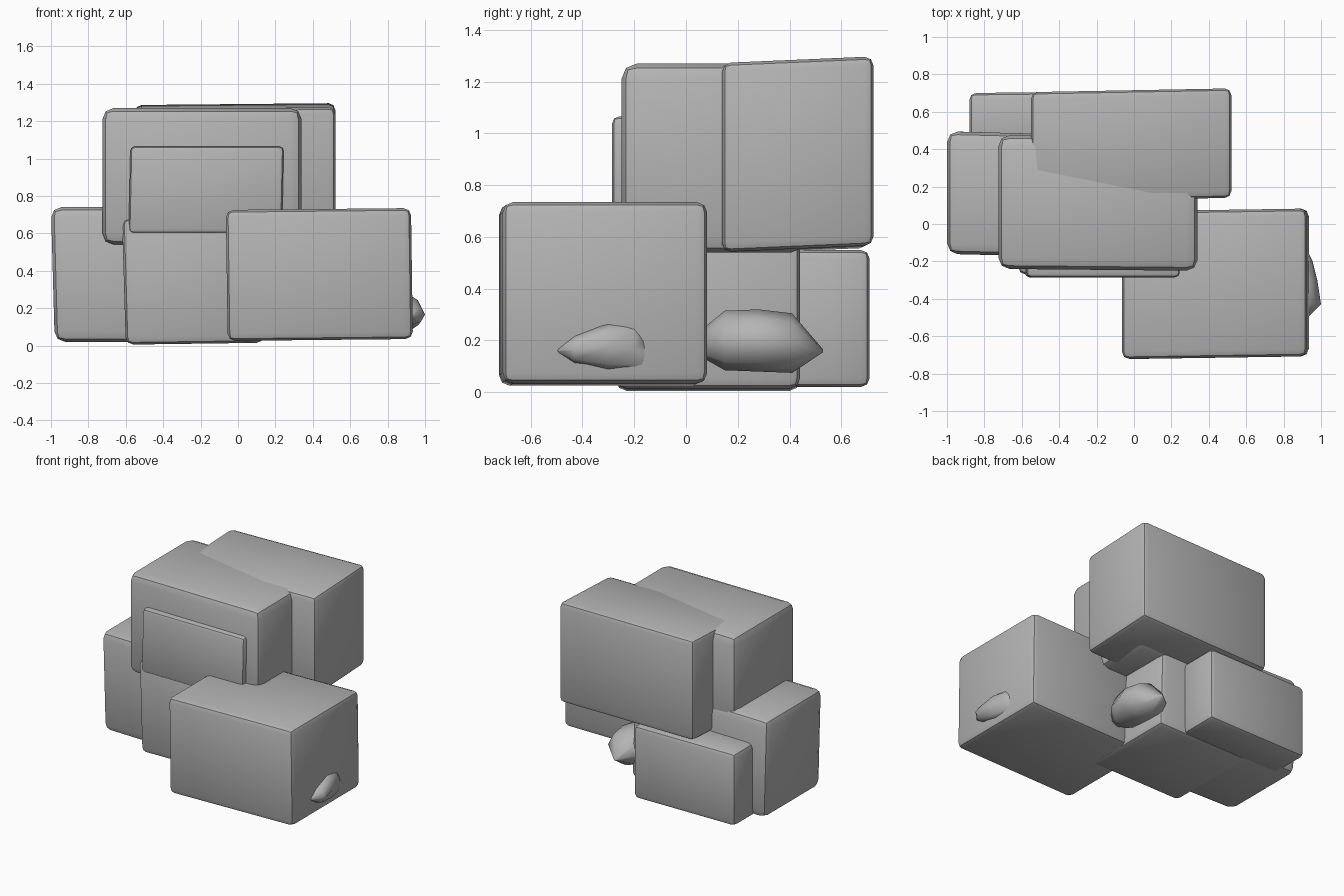
import bpy, bmesh, math
from mathutils import Vector

cube = bpy.data.objects.get("Cube")
if cube:
    bpy.data.objects.remove(cube, do_unlink=True)

stone = bpy.data.materials.new("stone grey")
stone.use_nodes = True
GREY = (0.46, 0.46, 0.46, 1)
stone.diffuse_color = GREY
stone.node_tree.nodes["Principled BSDF"].inputs["Base Color"].default_value = GREY


def finish(name, bm, angle):
    bmesh.ops.recalc_face_normals(bm, faces=bm.faces)
    mesh = bpy.data.meshes.new(name)
    bm.to_mesh(mesh)
    bm.free()
    mesh.materials.append(stone)
    ob = bpy.data.objects.new(name, mesh)
    bpy.context.collection.objects.link(ob)
    bpy.ops.object.select_all(action='DESELECT')
    ob.select_set(True)
    bpy.context.view_layer.objects.active = ob
    bpy.ops.object.shade_smooth_by_angle(angle=math.radians(angle))


def block(name, xs, ys, zs, bevel=0.04, lean=0, slope_x=0, slope_y=0, twist=0):
    """Hewn block: lean shifts the top in x, slopes tilt top and base, twist skews y along x."""
    low = Vector((xs[0], ys[0], zs[0]))
    high = Vector((xs[1], ys[1], zs[1]))
    mid, size = (low + high) / 2, high - low
    bm = bmesh.new()
    bmesh.ops.create_cube(bm, size=1)
    for v in bm.verts:
        a, b, c = v.co
        v.co = mid + Vector((a * size.x + c * lean,
                             b * size.y + a * twist,
                             c * size.z + a * slope_x + b * slope_y))
    bmesh.ops.bevel(bm, geom=bm.edges[:], offset=bevel, segments=2,
                    profile=0.5, affect='EDGES')
    finish(name, bm, 40)


def pebble(name, x, rings):
    """Rounded stone lofted along y from rings of (y, z, half width, half height)."""
    bm = bmesh.new()
    sides = 8
    loops = []
    for y, z, w, h in rings:
        loops.append([bm.verts.new((x + w * math.cos(math.tau * i / sides), y,
                                    z + h * math.sin(math.tau * i / sides)))
                      for i in range(sides)])
    for a, b in zip(loops, loops[1:]):
        for i in range(sides):
            j = (i + 1) % sides
            bm.faces.new((a[i], a[j], b[j], b[i]))
    bm.faces.new(loops[0])
    bm.faces.new(loops[-1])
    finish(name, bm, 60)


# Lower course
block("front_block", (-0.06, 0.93), (-0.715, 0.075), (0.03, 0.73),
      bevel=0.04, lean=-0.01, slope_x=0.01, twist=0.015)
block("middle_block", (-0.61, 0.13), (-0.27, 0.44), (0.01, 0.685),
      bevel=0.04, lean=-0.02, slope_x=0.01)
block("side_block", (-0.99, -0.2), (-0.17, 0.485), (0.02, 0.74),
      bevel=0.055, lean=-0.02, twist=-0.02)
block("back_block", (-0.88, -0.07), (0.4, 0.705), (0.02, 0.55),
      bevel=0.035, twist=0.01)

# Upper course
block("upper_front_block", (-0.725, 0.34), (-0.245, 0.47), (0.54, 1.27),
      bevel=0.06, twist=-0.01)
block("upper_back_block", (-0.55, 0.52), (0.13, 0.715), (0.55, 1.28),
      bevel=0.035, slope_x=0.01, slope_y=0.025, twist=0.02)
block("front_slab", (-0.58, 0.24), (-0.285, -0.1), (0.6, 1.065),
      bevel=0.025, lean=0.01)

# Small stones resting against the blocks
pebble("front_pebble", 0.92, [(-0.50, 0.16, 0.01, 0.005), (-0.43, 0.165, 0.08, 0.055),
                              (-0.30, 0.175, 0.06, 0.095), (-0.20, 0.17, 0.035, 0.085),
                              (-0.16, 0.15, 0.015, 0.06)])
pebble("inner_pebble", 0.2, [(0.07, 0.19, 0.06, 0.06), (0.15, 0.2, 0.12, 0.115),
                             (0.28, 0.2, 0.16, 0.12), (0.41, 0.19, 0.14, 0.115),
                             (0.53, 0.16, 0.01, 0.005)])
